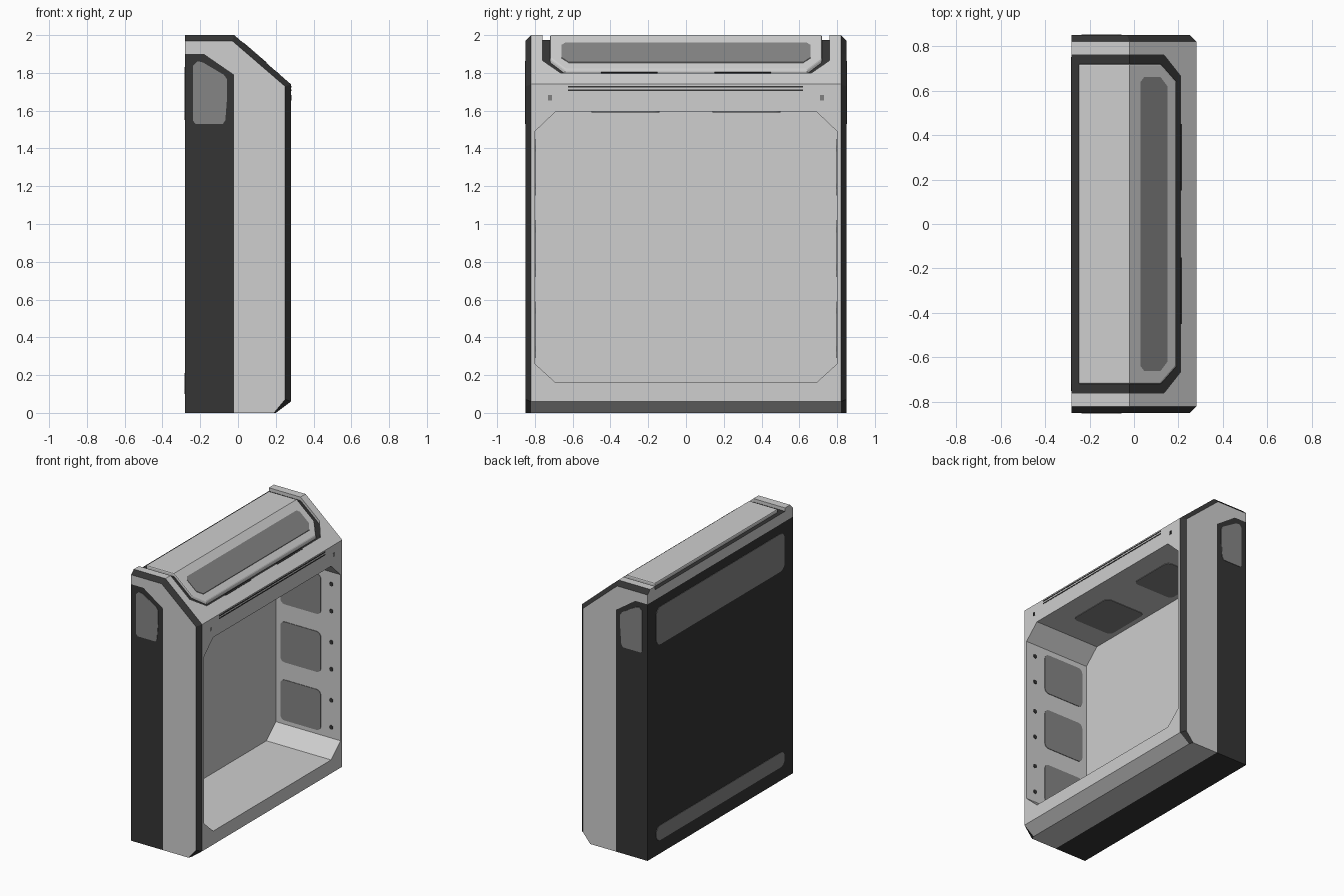
import bpy, bmesh, math
from mathutils import Vector

if "Cube" in bpy.data.objects:
    bpy.data.objects.remove(bpy.data.objects["Cube"])


def material(name, v):
    m = bpy.data.materials.new(name)
    m.diffuse_color = (v, v, v, 1)
    m.use_nodes = True
    m.node_tree.nodes["Principled BSDF"].inputs["Base Color"].default_value = m.diffuse_color
    return m


MATS = [material("light_grey", 0.62), material("mid_grey", 0.235), material("charcoal", 0.035)]
LIGHT, MID, DARK = 0, 1, 2


def finish(name, bm, mat=None):
    bmesh.ops.recalc_face_normals(bm, faces=bm.faces[:])
    me = bpy.data.meshes.new(name)
    if mat is None:
        for m in MATS:
            me.materials.append(m)
    else:
        me.materials.append(MATS[mat])
    bm.to_mesh(me)
    bm.free()
    ob = bpy.data.objects.new(name, me)
    bpy.context.collection.objects.link(ob)
    return ob


def prism(name, pts, axis, a0, a1, mat):
    """Extrude a 2D outline along an axis from a0 to a1."""
    put = {"x": lambda u, v, a: (a, u, v),
           "y": lambda u, v, a: (u, a, v),
           "z": lambda u, v, a: (u, v, a)}[axis]
    bm = bmesh.new()
    rings = [[bm.verts.new(put(u, v, a)) for u, v in pts] for a in (a0, a1)]
    n = len(pts)
    for r in rings:
        bm.faces.new(r)
    for i in range(n):
        j = (i + 1) % n
        bm.faces.new((rings[0][i], rings[0][j], rings[1][j], rings[1][i]))
    return finish(name, bm, mat)


def rounded(u0, u1, v0, v1, r, seg=4):
    pts = []
    for k, (cu, cv) in enumerate(((u1 - r, v1 - r), (u0 + r, v1 - r), (u0 + r, v0 + r), (u1 - r, v0 + r))):
        for s in range(seg + 1):
            a = math.pi / 2 * (k + s / seg)
            pts.append((cu + r * math.cos(a), cv + r * math.sin(a)))
    return pts


def top(x):
    return 2.0 if x < -0.02 else 2.0 - (x + 0.02) * 0.26 / 0.30


def drape(name, pts, lo, hi, mat=None):
    """Slab with an xy outline that follows the top and its slope."""
    bm = bmesh.new()
    bm.faces.new([bm.verts.new((x, y, 0)) for x, y in pts])
    bmesh.ops.bisect_plane(bm, geom=bm.verts[:] + bm.edges[:] + bm.faces[:],
                           plane_co=(-0.02, 0, 0), plane_no=(1, 0, 0))
    ext = bmesh.ops.extrude_face_region(bm, geom=bm.faces[:])["geom"]
    up = {v for v in ext if isinstance(v, bmesh.types.BMVert)}
    for v in bm.verts:
        v.co.z = top(v.co.x) + (hi if v in up else lo)
    bmesh.ops.recalc_face_normals(bm, faces=bm.faces[:])
    if mat is None:                       # cutter: dark floor
        for f in bm.faces:
            f.material_index = DARK if f.normal.z < -0.5 else LIGHT
    return finish(name, bm, mat)


def cut(ob, cutter):
    cutter.hide_render = True
    mod = ob.modifiers.new("cut", "BOOLEAN")
    mod.operation, mod.solver, mod.object = "DIFFERENCE", "EXACT", cutter
    bpy.context.view_layer.objects.active = ob
    bpy.ops.object.modifier_apply(modifier=mod.name)
    bpy.data.objects.remove(cutter)


# Cabinet body: side profile with chamfered, dark-trimmed outline at both ends
full = [(-0.28, 0), (0.20, 0), (0.28, 0.06), (0.28, 1.74), (-0.02, 2.0), (-0.28, 2.0)]
inset = [(-0.28, 0), (0.19, 0), (0.25, 0.072), (0.25, 1.728), (-0.031, 1.97), (-0.28, 1.97)]
bm = bmesh.new()
rings = [[bm.verts.new((x, y, z)) for x, z in prof]
         for prof, y in ((inset, -0.85), (full, -0.82), (full, 0.82), (inset, 0.85))]
bm.faces.new(rings[0])
bm.faces.new(rings[3])
for k in range(3):
    for i in range(6):
        j = (i + 1) % 6
        f = bm.faces.new((rings[k][i], rings[k][j], rings[k + 1][j], rings[k + 1][i]))
        if k != 1 and 1 <= i <= 4:
            f.material_index = DARK
bmesh.ops.recalc_face_normals(bm, faces=bm.faces[:])
slope_no = Vector((0.11, 0, 0.16))
for co, no in (((-0.02, 0, 0), (1, 0, 0)), ((0, 0, 1.9), (0, 0, 1)), ((-0.18, 0, 1.9), slope_no)):
    bmesh.ops.bisect_plane(bm, geom=bm.verts[:] + bm.edges[:] + bm.faces[:], plane_co=co, plane_no=no)
# dark rear shell: everything behind x = -0.02 and below the sloping shoulder
for f in bm.faces:
    c = f.calc_center_median()
    under = (c - Vector((-0.18, c.y, 1.9))).dot(slope_no) < 0
    if f.normal.x < -0.9 and c.z < 1.9:
        f.material_index = DARK
    elif c.x < -0.02 and c.z < 1.9 and under and (abs(f.normal.y) > 0.9 or f.normal.z < -0.9):
        f.material_index = DARK
body = finish("cabinet_body", bm)

# Open compartment with chamfered corners
hole = [(-0.69, 0.16), (0.69, 0.16), (0.80, 0.26), (0.80, 1.49),
        (0.69, 1.595), (-0.69, 1.595), (-0.80, 1.49), (-0.80, 0.26)]
cut(body, prism("compartment_cutter", hole, "x", -0.25, 0.5, LIGHT))

# Dark groove on top with the lid sitting inside it
cut(body, drape("groove_cutter", [(-0.4, -0.76), (0.135, -0.76), (0.21, -0.665), (0.21, 0.665),
                                  (0.135, 0.76), (-0.4, 0.76)], -0.025, 0.3))
lid = drape("top_lid", [(-0.25, -0.72), (0.12, -0.72), (0.19, -0.64), (0.19, 0.64),
                        (0.12, 0.72), (-0.25, 0.72)], -0.03, 0.0, LIGHT)
bev = lid.modifiers.new("soft_edge", "BEVEL")
bev.width, bev.segments, bev.limit_method, bev.angle_limit = 0.008, 2, "ANGLE", math.radians(45)
drape("slope_panel", [(0.045, -0.66), (0.12, -0.66), (0.15, -0.62), (0.15, 0.62), (0.12, 0.66),
                      (0.045, 0.66), (0.03, 0.64), (0.03, -0.64)], -0.003, 0.004, MID)

# Side, wall and ceiling panels, mirrored across y
side = [(-0.225, 1.53), (-0.08, 1.53), (-0.067, 1.55), (-0.057, 1.68), (-0.057, 1.765),
        (-0.075, 1.79), (-0.185, 1.855), (-0.215, 1.862), (-0.237, 1.84), (-0.237, 1.545)]
for s, tag in ((-1, "left"), (1, "right")):
    prism("side_panel_" + tag, side, "y", s * 0.847, s * 0.853, MID)
    for n, z in enumerate((0.44, 0.87, 1.30)):
        prism(f"wall_panel_{tag}_{n}", rounded(-0.21, 0.12, z - 0.15, z + 0.15, 0.035),
              "y", s * 0.802, s * 0.796, MID)
        for m, dz in enumerate((-0.1, 0.1)):
            prism(f"wall_stud_{tag}_{n}_{m}", rounded(0.19, 0.22, z + dz - 0.015, z + dz + 0.015, 0.0149),
                  "y", s * 0.802, s * 0.796, DARK)
    y = s * 0.32
    prism("ceiling_panel_" + tag, rounded(-0.21, 0.12, y - 0.18, y + 0.18, 0.035), "z", 1.591, 1.597, MID)
    drape("lid_slot_" + tag, [(0.207, s * 0.15), (0.215, s * 0.15), (0.215, s * 0.45), (0.207, s * 0.45)],
          -0.01, 0.002, DARK)
    for m, o in enumerate((-0.006, 0.006)):
        y = s * 0.72 + o
        prism(f"front_catch_{tag}_{m}", rounded(y - 0.003, y + 0.003, 1.655, 1.682, 0.001, 1),
              "x", 0.278, 0.282, DARK)

# Thin front slot lines and rear panels
for n, z in enumerate((1.708, 1.727)):
    prism(f"front_slot_{n}", rounded(-0.625, 0.62, z - 0.004, z + 0.004, 0.002, 1), "x", 0.278, 0.282, DARK)
prism("rear_upper_panel", rounded(-0.75, 0.75, 1.55, 1.83, 0.05), "x", -0.283, -0.278, MID)
prism("rear_lower_panel", rounded(-0.75, 0.75, 0.10, 0.21, 0.045), "x", -0.283, -0.278, MID)
